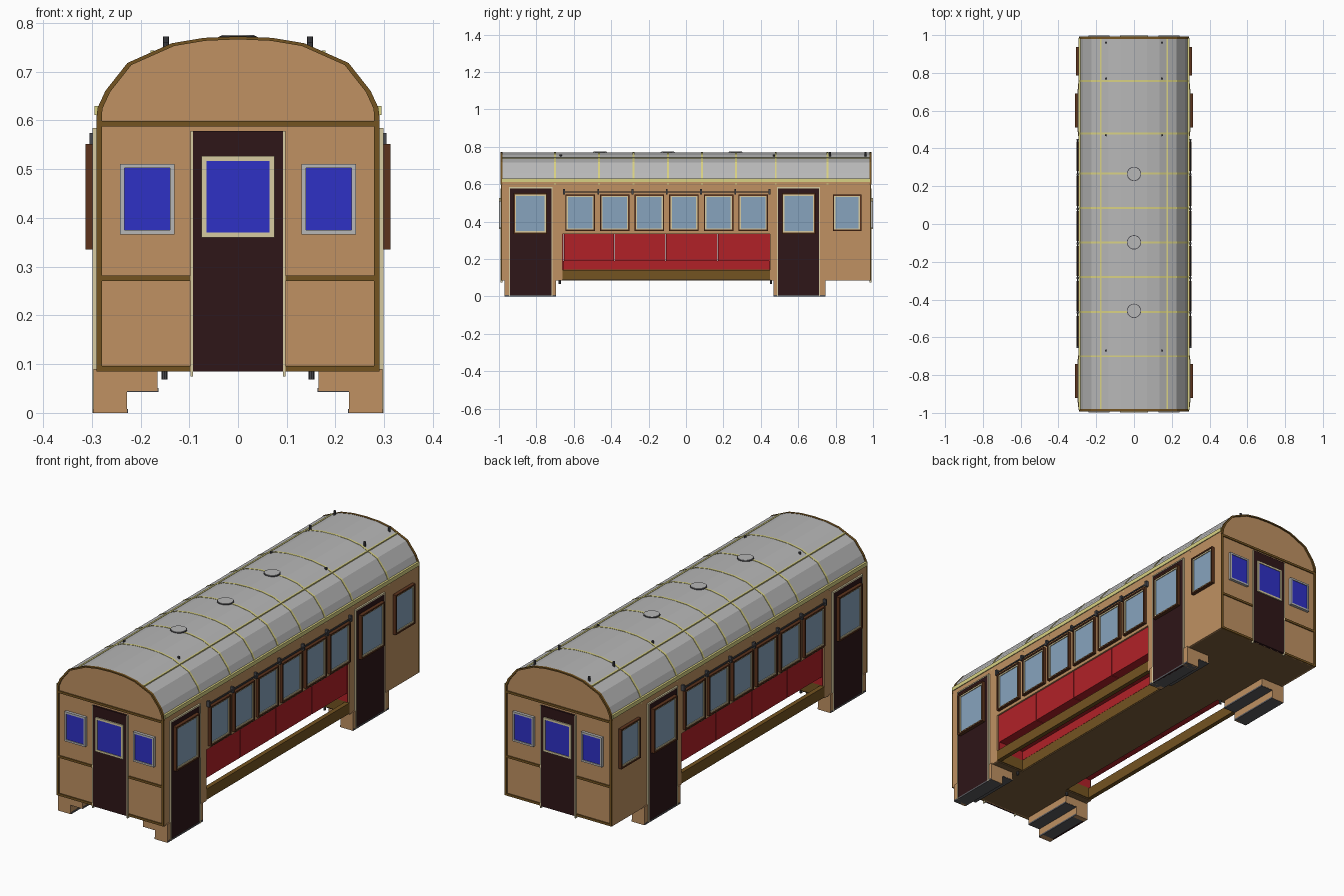
import bpy, bmesh, math
from mathutils import Matrix

if "Cube" in bpy.data.objects:
    bpy.data.objects.remove(bpy.data.objects["Cube"])


def material(name, r, g, b):
    m = bpy.data.materials.new(name)
    m.diffuse_color = [(c / 255) ** 2.2 for c in (r, g, b)] + [1]
    m.use_nodes = True
    m.node_tree.nodes["Principled BSDF"].inputs["Base Color"].default_value = m.diffuse_color
    return m


TAN = material("tan_panel", 190, 144, 98)
TRIM = material("brown_trim", 115, 84, 38)
DARK = material("dark_door", 50, 28, 30)
WOOD = material("window_wood", 92, 54, 34)
CREAM = material("cream", 214, 202, 160)
LINE = material("roof_line", 215, 208, 130)
ROOF = material("roof_grey", 182, 182, 182)
GLASS = material("glass", 134, 162, 188)
BLUE = material("blue_glass", 50, 52, 196)
RED = material("red_seat", 176, 38, 44)
FLOOR = material("floor_brown", 122, 94, 60)
STEP = material("step_grey", 90, 90, 94)
METAL = material("metal", 75, 75, 80)


def finish(name, bm, mat, mx=False, my=False):
    bmesh.ops.recalc_face_normals(bm, faces=bm.faces[:])
    me = bpy.data.meshes.new(name)
    bm.to_mesh(me)
    bm.free()
    ob = bpy.data.objects.new(name, me)
    bpy.context.collection.objects.link(ob)
    me.materials.append(mat)
    if mx or my:
        mod = ob.modifiers.new("mirror", "MIRROR")
        mod.use_axis = (mx, my, False)
    return ob


def boxes(name, items, mat, mx=True, my=False):
    """Each item is x0, x1, y0, y1, z0, z1."""
    bm = bmesh.new()
    for x0, x1, y0, y1, z0, z1 in items:
        m = Matrix.Translation(((x0 + x1) / 2, (y0 + y1) / 2, (z0 + z1) / 2))
        m = m @ Matrix.Diagonal((x1 - x0, y1 - y0, z1 - z0, 1))
        bmesh.ops.create_cube(bm, size=1, matrix=m)
    return finish(name, bm, mat, mx, my)


def ring(a0, a1, z0, z1, t):
    """Four bars round a rectangle, as a0, a1, z0, z1."""
    return [(a0, a1, z0, z0 + t), (a0, a1, z1 - t, z1),
            (a0, a0 + t, z0 + t, z1 - t), (a1 - t, a1, z0 + t, z1 - t)]


def prism(name, pts, y0, y1, mat, mx=False, my=False):
    bm = bmesh.new()
    f = bm.faces.new([bm.verts.new((x, y0, z)) for x, z in pts])
    r = bmesh.ops.extrude_face_region(bm, geom=[f])
    vs = [v for v in r["geom"] if isinstance(v, bmesh.types.BMVert)]
    bmesh.ops.translate(bm, vec=(0, y1 - y0, 0), verts=vs)
    return finish(name, bm, mat, mx, my)


HALF = [(.288, .6), (.286, .625), (.270, .66), (.225, .717), (.135, .757), (.07, .768)]
ARCH = HALF + [(0, .771)] + [(-x, z) for x, z in reversed(HALF)]


def arch(name, outer, inner, y0, y1, mat, my=False):
    def sc(s):
        return [(x * s, .6 + (z - .6) * s) for x, z in ARCH]
    return prism(name, sc(outer), y0, y1, mat, my=my) if inner is None else \
        prism(name, sc(outer) + sc(inner)[::-1], y0, y1, mat, my=my)


# Side walls, open beside the benches, with a sill beam below
W0, W1 = .282, .290
boxes("side_wall", [(W0, W1, -.985, -.66, .085, .612), (W0, W1, .45, .985, .085, .612),
                    (W0, W1, -.66, .45, .335, .612)], TAN)
boxes("sill_beam", [(.268, W1, -.66, .45, .09, .142)], TRIM)

# Floor, narrow between the benches
boxes("floor", [(-.135, .135, -.66, .45, .085, .097), (-.285, .285, -.985, -.66, .085, .097),
                (-.285, .285, .45, .985, .085, .097)], FLOOR, mx=False)

# Hollow benches along both sides
cuts = [-.655, -.383, -.108, .170, .445]
backs = [(.262, .281, a + .002, b - .002, .2, .34) for a, b in zip(cuts, cuts[1:])]
cushions = [(.13, .281, a + .002, b - .002, .19, .207) for a, b in zip(cuts, cuts[1:])]
boxes("seat_back", backs, RED)
boxes("seat_cushion", cushions, RED)
boxes("seat_front", [(.13, .138, -.655, .445, .145, .19)], RED)
boxes("seat_end", [(.13, .281, -.662, -.655, .145, .335), (.13, .281, .445, .452, .145, .335)], RED)
boxes("seat_plinth", [(.13, .137, -.655, .445, .09, .145), (.13, .281, -.662, -.655, .09, .145),
                      (.13, .281, .445, .452, .09, .145)], TRIM)

# Side doors with entry steps
for i, (d0, d1, s0, s1) in enumerate([(-.94, -.72, -.97, -.695), (.493, .71, .467, .745)]):
    boxes(f"side_door_{i}", [(.286, .296, d0, d1, 0, .578)], DARK)
    boxes(f"side_door_frame_{i}", [(.288, .298, d0 - .006, d0, .0, .584), (.288, .298, d1, d1 + .006, 0, .584),
                                   (.288, .298, d0, d1, .578, .584)], CREAM)
    side = [(.165, .09), (.165, .045), (.228, .045), (.228, 0), (.296, 0), (.296, .09)]
    prism(f"step_side_a_{i}", side, s0, d0, TAN, mx=True)
    prism(f"step_side_b_{i}", side, d1, s1, TAN, mx=True)
    boxes(f"step_riser_{i}", [(.228, .234, s0, s1, .004, .045), (.165, .171, s0, s1, .049, .085)], TAN)
    boxes(f"step_tread_{i}", [(.226, .297, s0 + .001, s1 - .001, -.0, .008),
                              (.163, .232, s0 + .001, s1 - .001, .043, .051)], STEP)

# Side windows: wooden surround, cream bead and glass
wins = [(-.922, -.742, .335, .552, .313), (.512, .692, .335, .552, .313), (.785, .937, .35, .545, .307)]
wins += [(-.645 + .185 * i, -.487 + .185 * i, .35, .545, .305) for i in range(6)]
for i, (a, b, c, d, x) in enumerate(wins):
    boxes(f"window_surround_{i}", [(W1 - .004, x, *r) for r in ring(a, b, c, d, .007)], WOOD)
    boxes(f"window_bead_{i}", [(W1 - .002, x - .004, *r) for r in ring(a + .006, b - .006, c + .006, d - .006, .008)], CREAM)
    boxes(f"window_glass_{i}", [(W1 - .002, x - .008, a + .01, b - .01, c + .01, d - .01)], GLASS)

# Rail above the side windows with its brackets
posts = [-.652 + .183 * i for i in range(7)]
boxes("window_rail", [(.297, .302, -.655, .45, .556, .562)], METAL)
boxes("rail_bracket", [(.288, .305, y - .005, y + .005, .546, .574) for y in posts], METAL)

# Ends: wall, gable and trims, same at both ends
boxes("end_wall", [(-.288, .288, .977, .985, .085, .6)], TAN, False, True)
arch("end_gable", .995, None, -.985, -.977, TAN, my=True)
boxes("end_trim", [(.09, .289, .98, .99, z, z + .011) for z in (.085, .271)] +
      [(0, .289, .98, .99, .588, .599), (.279, .29, .98, .99, .085, .61)], TRIM, True, True)
arch("gable_trim", 1.008, .972, -.992, -.98, TRIM, my=True)
boxes("end_door", [(-.092, .092, .98, .993, .085, .578)], DARK, False, True)
boxes("end_door_frame", [(.092, .097, .98, .993, .075, .578)], CREAM, True, True)
boxes("end_door_window_frame", [(a, b, .985, .999, c, d) for a, b, c, d in ring(-.075, .075, .36, .527, .01)],
      CREAM, False, True)
boxes("end_door_glass", [(-.067, .067, .985, .996, .368, .519)], BLUE, False, True)
boxes("end_window_frame", [(a, b, .98, .999, c, d) for a, b, c, d in ring(.13, .242, .366, .511, .009)],
      ROOF, True, True)
boxes("end_glass", [(.137, .235, .98, .995, .373, .504)], BLUE, True, True)

# Faceted roof shell with gutters and seam lines
arch("roof", 1, .975, -.983, .983, ROOF)
for i, y in enumerate([.757, .48, .267, .085, -.097, -.28, -.465, -.7]):
    arch(f"roof_seam_{i}", 1.008, .99, y - .005, y + .005, LINE)
boxes("roof_gutter", [(.28, .294, -.985, .985, .611, .63)], LINE)
boxes("roof_long_seam", [(.171, .179, -.98, .98, .733, .743)], LINE)


# Roof vents, lamp irons and underside bolts
def cylinder(name, x, y, z0, z1, r, mat, mx=True, seg=8):
    bm = bmesh.new()
    bmesh.ops.create_cone(bm, cap_ends=True, segments=seg, radius1=r, radius2=r, depth=z1 - z0,
                          matrix=Matrix.Translation((x, y, (z0 + z1) / 2)))
    return finish(name, bm, mat, mx)


for i, y in enumerate([.265, -.097, -.46]):
    cylinder(f"roof_vent_rim_{i}", 0, y, .76, .773, .038, METAL, False, 24)
    cylinder(f"roof_vent_lid_{i}", 0, y, .76, .775, .034, ROOF, False, 24)
for i, y in enumerate([.96, .77, .47, -.67]):
    cylinder(f"roof_bolt_{i}", .148, y, .745, .772 if i < 2 else .76, .006, METAL)
for i, y in enumerate([-.675, .455]):
    cylinder(f"floor_bolt_{i}", .151, y, .068, .09, .006, METAL)
